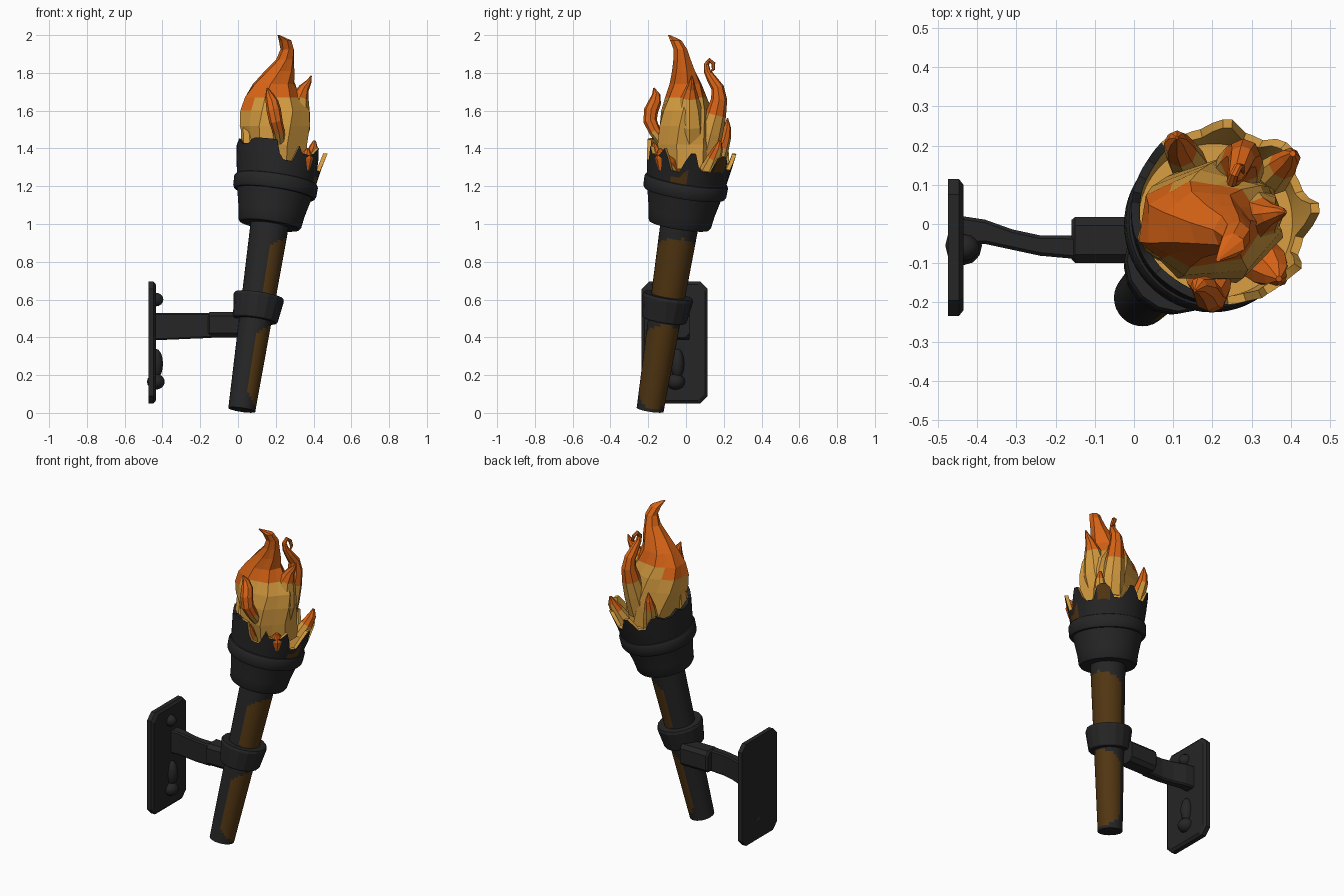
import bpy, bmesh, math
from mathutils import Vector, Matrix


def material(name, rgb):
    m = bpy.data.materials.new(name)
    m.diffuse_color = (*rgb, 1)
    return m


IRON = material("black iron", (0.019, 0.019, 0.020))
WOOD = material("dark wood", (0.085, 0.037, 0.006))
AMBER = material("amber flame", (0.66, 0.33, 0.05))
ORANGE = material("orange flame", (0.68, 0.125, 0.008))

# leaning axis of the torch
AXIS = Vector((0.147, 0.155, 0.977)).normalized()
LEAN = Matrix.Translation((0.02, -0.19, 0.016)) @ \
    Vector((0, 0, 1)).rotation_difference(AXIS).to_matrix().to_4x4()


def loft(name, rings, mats, rule=None, matrix=None, smooth=None):
    """Skin closed rings of points, cap both ends, colour faces by rule(ring, column, centre)."""
    bm = bmesh.new()
    vs = [[bm.verts.new(p) for p in ring] for ring in rings]
    n = len(rings[0])
    for i in range(len(vs) - 1):
        for j in range(n):
            k = (j + 1) % n
            f = bm.faces.new((vs[i][j], vs[i][k], vs[i + 1][k], vs[i + 1][j]))
            if rule:
                f.material_index = rule(i, j, f.calc_center_median())
    for i, ring in ((-1, vs[0]), (len(vs) - 1, vs[-1])):
        f = bm.faces.new(ring)
        if rule:
            f.material_index = rule(i, 0, f.calc_center_median())
    bmesh.ops.recalc_face_normals(bm, faces=bm.faces[:])
    if matrix:
        bm.transform(matrix)
    return finish(name, bm, mats, smooth)


def finish(name, bm, mats, smooth=None):
    me = bpy.data.meshes.new(name)
    bm.to_mesh(me)
    bm.free()
    for m in mats:
        me.materials.append(m)
    if smooth:
        me.shade_smooth()
        me.set_sharp_from_angle(angle=math.radians(smooth))
    ob = bpy.data.objects.new(name, me)
    bpy.context.collection.objects.link(ob)
    return ob


def lathe(name, profile, n, mats, rule=None, smooth=None):
    """profile(angle) gives (radius, height) pairs along the torch axis."""
    angles = [math.tau * j / n for j in range(n)]
    profs = [profile(a) for a in angles]
    rings = [[(p[i][0] * math.cos(a), p[i][0] * math.sin(a), p[i][1])
              for a, p in zip(angles, profs)] for i in range(len(profs[0]))]
    return loft(name, rings, mats, rule, LEAN, smooth)


def degrees_between(a, b):
    return (a - b + 180) % 360 - 180


# wooden shaft with bare wood patches on the +x side
def shaft_rule(i, j, c):
    a = math.degrees(math.atan2(c.y, c.x))
    for lo, hi in ((0.012, 0.475), (0.58, 0.945)):
        if lo < c.z < hi:
            t = abs((c.z - lo) / (hi - lo) * 2 - 1)
            return int(abs(degrees_between(a, 12)) < 92 * (1 - t ** 7))
    return 0


lathe("shaft", lambda a: [(0.072 + 0.03 * k / 60, 1.02 * k / 60) for k in range(61)],
      32, [IRON, WOOD], shaft_rule, 35)

# collar that holds the shaft
lathe("collar", lambda a: [(0.07, 0.485), (0.114, 0.485), (0.119, 0.492), (0.135, 0.605),
                           (0.130, 0.62), (0.08, 0.62)], 16, [IRON], None, 20)

# cup with a raised band and a notched rim
NOTCHES = [(22, 0.09), (67, 0.08), (108, 0.07), (150, 0.03), (183, 0.025),
           (215, 0.03), (280, 0.1), (308, 0.05), (342, 0.11)]


def cup_profile(a):
    d = math.degrees(a)
    h = 1.425
    for pos, depth in NOTCHES:
        w = abs(degrees_between(d, pos))
        h = min(h, 1.425 - depth * max(0, min(1, (15 - w) / 7)))
    t = (h - 1.25) / 0.175
    lip = 0.214 + (0.025 + 0.008 * max(0, math.cos(a))) * t
    return [(0.09, 1.0), (0.160, 1.0), (0.168, 1.012), (0.176, 1.07), (0.199, 1.172),
            (0.214, 1.172), (0.222, 1.185), (0.224, 1.235), (0.218, 1.247), (0.212, 1.25),
            (0.214 + 0.0125 * t, 1.25 + (h - 1.25) / 2), (lip, h), (lip - 0.022, h),
            (0.198, 1.285)]


def cup_rule(i, j, c):
    a = degrees_between(math.degrees(math.atan2(c.y, c.x)), 0)
    if i >= 12:
        return 2
    if i == 11:
        return 2 if -110 < a < 130 else 0
    if (i == 9 and -26 < a < 0) or (i == 10 and 36 < a < 54):
        return 1
    return 0


lathe("cup", cup_profile, 60, [IRON, WOOD, AMBER], cup_rule, 30)

# wall plate with clipped corners and a sloped front edge


def clipped(x, y0, y1, z0, z1, c):
    return [(x, y0 + c, z0), (x, y1 - c, z0), (x, y1, z0 + c), (x, y1, z1 - c),
            (x, y1 - c, z1), (x, y0 + c, z1), (x, y0, z1 - c), (x, y0, z0 + c)]


loft("wall_plate", [clipped(-0.475, -0.235, 0.115, 0.05, 0.695, 0.04),
                    clipped(-0.447, -0.235, 0.115, 0.05, 0.695, 0.04),
                    clipped(-0.435, -0.22, 0.10, 0.065, 0.68, 0.036)], [IRON])

# curved arm and the square socket that joins it to the collar
loft("arm", [clipped(x, y - t, y + t, z0, 0.53, 0.008) for x, y, t, z0 in
             ((-0.445, -0.015, 0.036, 0.385), (-0.38, -0.02, 0.031, 0.387),
              (-0.31, -0.04, 0.026, 0.39), (-0.24, -0.055, 0.026, 0.393),
              (-0.14, -0.06, 0.03, 0.397))], [IRON])
loft("arm_socket", [clipped(-0.16, -0.09, 0.01, 0.41, 0.525, 0.02),
                    clipped(-0.15, -0.10, 0.018, 0.40, 0.535, 0.022),
                    clipped(0.03, -0.10, 0.018, 0.40, 0.535, 0.022)], [IRON])

# rivets on the plate
for k, (y, z, sx, sy, sz) in enumerate(((-0.06, 0.60, 0.04, 0.035, 0.036),
                                        (-0.045, 0.26, 0.038, 0.036, 0.08),
                                        (-0.055, 0.165, 0.047, 0.05, 0.042))):
    bm = bmesh.new()
    bmesh.ops.create_uvsphere(bm, u_segments=12, v_segments=8, radius=1)
    bm.transform(Matrix.Translation((-0.435, y, z)) @ Matrix.Diagonal((sx, sy, sz, 1)))
    finish(f"rivet_{k + 1}", bm, [IRON], 40)

# main flame body, ridged, with the tip bending forward
BODY = [(0.22, 0.02, 1.29, 0.15, 0.15), (0.205, 0.005, 1.42, 0.165, 0.16),
        (0.195, 0, 1.52, 0.185, 0.15), (0.19, 0, 1.60, 0.183, 0.135),
        (0.178, 0, 1.67, 0.152, 0.11), (0.185, 0, 1.74, 0.11, 0.085),
        (0.22, -0.01, 1.81, 0.078, 0.062), (0.25, -0.02, 1.87, 0.047, 0.046),
        (0.262, -0.03, 1.925, 0.036, 0.036), (0.25, -0.055, 1.972, 0.033, 0.03),
        (0.215, -0.09, 2.0, 0.006, 0.006)]
body_rings = []
for i, (x, y, z, rx, ry) in enumerate(BODY):
    ring = []
    for j in range(14):
        a = math.tau * (j + 0.25 * i) / 14
        f = 1.03 if j % 2 else 0.93
        ring.append((x + rx * f * math.cos(a), y + ry * f * math.sin(a), z))
    body_rings.append(ring)


def body_rule(i, j, c):
    return int(c.z > 1.69 - 1.1 * max(0, 0.13 - c.x))


loft("flame_body", body_rings, [AMBER, ORANGE], body_rule)


# curling flame tongues, amber at the base and orange above a set height
def tongue(name, pts, split, n=8):
    ps = [Vector(p[:3]) for p in pts]
    tang = [(ps[min(i + 1, len(ps) - 1)] - ps[max(i - 1, 0)]).normalized()
            for i in range(len(ps))]
    side = tang[0].orthogonal().normalized()
    rings = []
    for i, (p, t) in enumerate(zip(ps, tang)):
        if i:
            side = tang[i - 1].rotation_difference(t) @ side
        up = t.cross(side)
        rings.append([p + pts[i][3] * (side * math.cos(math.tau * j / n) +
                                       up * math.sin(math.tau * j / n)) for j in range(n)])
    loft(name, rings, [AMBER, ORANGE], lambda i, j, c: int(c.z > split))


tongue("flame_right", [(0.27, 0.02, 1.40, 0.08), (0.305, 0.02, 1.52, 0.078),
                       (0.315, 0.02, 1.60, 0.066), (0.328, 0.02, 1.67, 0.048),
                       (0.35, 0.025, 1.72, 0.028), (0.376, 0.03, 1.755, 0.014),
                       (0.388, 0.03, 1.785, 0.003)], 1.655)
tongue("flame_back_curl", [(0.25, 0.10, 1.36, 0.07), (0.265, 0.13, 1.48, 0.066),
                           (0.275, 0.158, 1.58, 0.055), (0.28, 0.175, 1.66, 0.043),
                           (0.275, 0.168, 1.72, 0.034), (0.265, 0.135, 1.77, 0.026),
                           (0.255, 0.112, 1.81, 0.018), (0.25, 0.108, 1.845, 0.014),
                           (0.255, 0.125, 1.867, 0.012), (0.265, 0.145, 1.85, 0.011),
                           (0.275, 0.145, 1.82, 0.009), (0.28, 0.13, 1.805, 0.003)], 1.56)
tongue("flame_front", [(0.22, -0.125, 1.44, 0.03), (0.215, -0.165, 1.49, 0.032),
                       (0.20, -0.19, 1.545, 0.036), (0.19, -0.185, 1.60, 0.038),
                       (0.18, -0.165, 1.645, 0.034), (0.165, -0.158, 1.685, 0.022),
                       (0.155, -0.17, 1.72, 0.004)], 1.47)
tongue("flame_rim_back", [(0.14, 0.15, 1.29, 0.05), (0.12, 0.185, 1.40, 0.042),
                          (0.11, 0.205, 1.46, 0.034), (0.11, 0.217, 1.51, 0.022),
                          (0.11, 0.22, 1.56, 0.003)], 1.43)
tongue("flame_rim_back_right", [(0.35, 0.12, 1.28, 0.05), (0.38, 0.15, 1.35, 0.038),
                                (0.40, 0.17, 1.40, 0.026), (0.405, 0.18, 1.44, 0.008)], 1.37)
tongue("flame_rim_front_right", [(0.31, -0.08, 1.27, 0.06), (0.345, -0.11, 1.32, 0.055),
                                 (0.365, -0.13, 1.36, 0.035), (0.37, -0.14, 1.40, 0.008)], 1.3)
tongue("flame_rim_front_left", [(0.18, -0.11, 1.29, 0.05), (0.18, -0.145, 1.34, 0.045),
                                (0.185, -0.165, 1.39, 0.03), (0.19, -0.17, 1.43, 0.006)], 1.33)
tongue("flame_rim_left", [(0.08, -0.04, 1.30, 0.06), (0.065, -0.04, 1.40, 0.05),
                          (0.06, -0.02, 1.50, 0.045), (0.06, 0.0, 1.60, 0.03)], 1.47)
